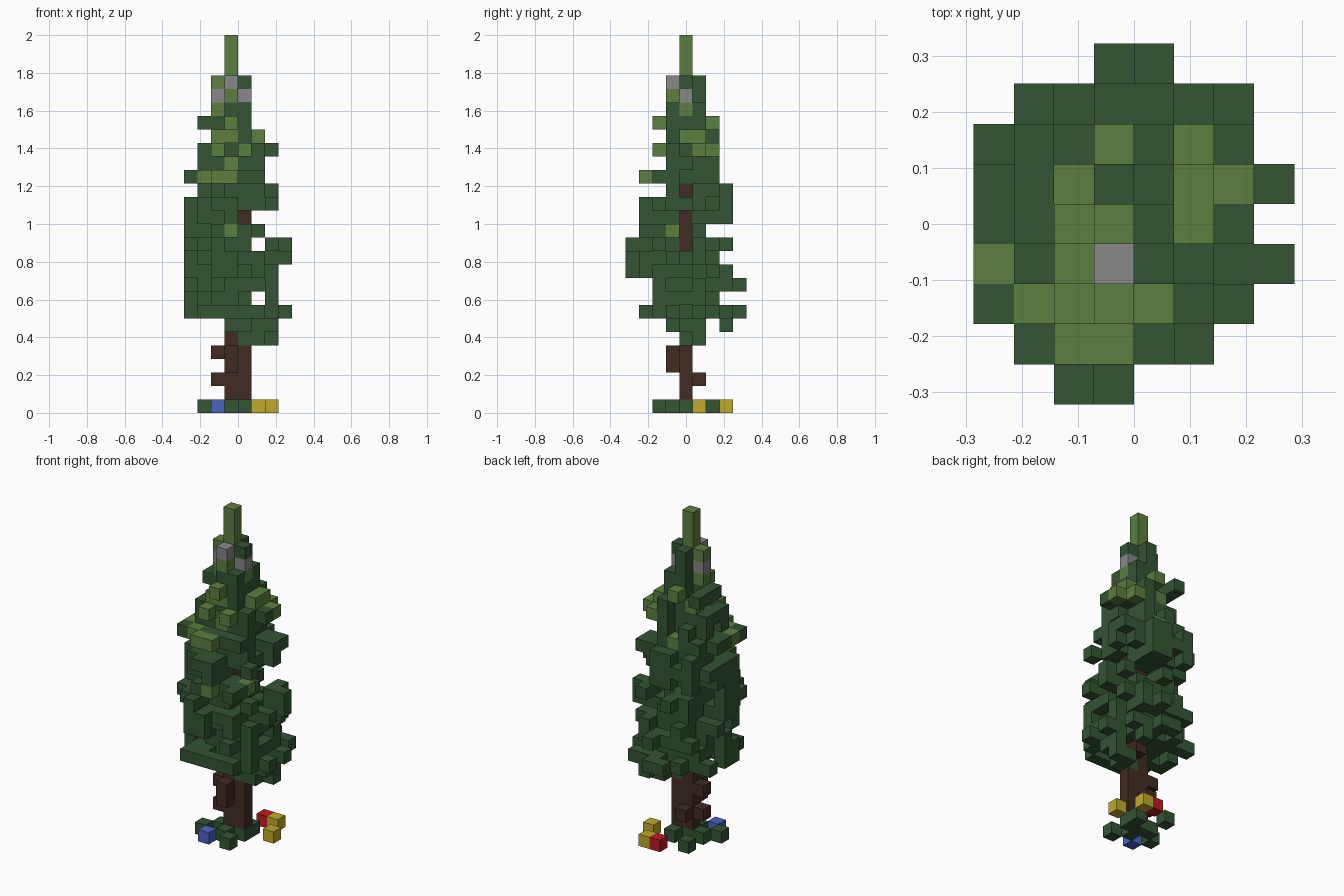
import bpy
import random
from mathutils import Vector

cube = bpy.data.objects.get("Cube")
if cube:
    bpy.data.objects.remove(cube, do_unlink=True)

random.seed(4)
S = 1 / 14  # edge length of one block

COLOURS = {
    "dark_green": (0.033, 0.09, 0.034),
    "light_green": (0.107, 0.212, 0.051),
    "grey": (0.246, 0.246, 0.246),
    "bark_brown": (0.054, 0.025, 0.016),
    "yellow": (0.52, 0.40, 0.023),
    "blue": (0.07, 0.125, 0.55),
    "red": (0.5, 0.012, 0.016),
}
names = list(COLOURS)


def make_material(name):
    m = bpy.data.materials.new(name)
    m.use_nodes = True
    rgba = (*COLOURS[name], 1)
    m.diffuse_color = rgba
    m.node_tree.nodes["Principled BSDF"].inputs["Base Color"].default_value = rgba
    return m


materials = {n: make_material(n) for n in names}
cells = {}  # (column, row, layer) -> (part, colour)


def put(part, colour, layer, *spots):
    for i, j in spots:
        cells[i, j, layer] = (part, colour)


# Widest plan of the crown: first and last column for each row
PLAN = {-4: (-2, -1), -3: (-3, 1), -2: (-4, 2), -1: (-4, 3), 0: (-4, 2),
        1: (-4, 3), 2: (-4, 2), 3: (-3, 2), 4: (-1, 0)}

# Crown layers from the bottom: column range and row range
LAYERS = [
    (-4, 3, -3, 4), (-4, 2, -2, 2), (-4, 2, -2, 4), (-4, 2, -4, 3),
    (-4, 3, -4, 2), (-4, 3, -4, 3), (-4, 1, -3, 1), (-4, 0, -3, 3),
    (-4, 2, -3, 3), (-3, 2, -1, 3), (-4, 1, -3, 2), (-3, 1, -1, 2),
    (-3, 2, -2, 2), (-2, 1, -1, 2), (-3, 0, -2, 2), (-2, 0, -1, 1),
]
GAPS = {8: 1, 12: 1}  # layers with an empty column


def limb(i, j, layer):
    """Row of blocks from the trunk out to a tip."""
    n = max(abs(i), abs(j), 1)
    for k in range(n // 2, n + 1):
        t = k / n
        a, b = round(-0.5 + (i + 0.5) * t), round(j * t)
        if GAPS.get(layer) != a:
            put("foliage", "dark_green", layer, (a, b))


# Crown: dense core, ragged rim, and limbs reaching the extremes
for layer, (x0, x1, y0, y1) in enumerate(LAYERS, 7):
    cx, cy = (x0 + x1) / 2, (y0 + y1) / 2
    rx, ry = (x1 - x0 + 1) / 2, (y1 - y0 + 1) / 2
    area = [(i, j) for j in range(y0, y1 + 1) for i in range(x0, x1 + 1)
            if PLAN[j][0] <= i <= PLAN[j][1] and GAPS.get(layer) != i]
    for i, j in area:
        r = ((i - cx) / rx) ** 2 + ((j - cy) / ry) ** 2
        if r < 0.35 or (r < 1.05 and random.random() < 0.55):
            put("foliage", "dark_green", layer, (i, j))
    for axis, edge in ((0, x0), (0, x1), (1, y0), (1, y1)):
        tips = [c for c in area if c[axis] == edge]
        if tips:
            limb(*random.choice(tips), layer)

# Lowest twigs of the crown
put("foliage", "dark_green", 5, (0, 0), (1, 0), (2, 1), (1, 1))
put("foliage", "dark_green", 6, (-1, -1), (0, -1), (1, 0), (2, 0), (1, 3), (2, 1))

# Trunk with knots, partly open to the right higher up
for layer in range(1, 17):
    put("trunk", "bark_brown", layer, (-1, 0))
    if layer != 5:
        put("trunk", "bark_brown", layer, (0, 0))
for layer in (14, 16):
    for i in (1, 2, 3):
        cells.pop((i, 0, layer), None)
put("trunk", "bark_brown", 2, (-2, 0), (-1, 1))
put("trunk", "bark_brown", 3, (-1, -1))
put("trunk", "bark_brown", 4, (-2, 0), (-1, -1))
put("trunk", "bark_brown", 6, (0, 1))

# Fresh light shoots
SHOOTS = {
    13: [(1, -1), (-1, -3)],
    17: [(-4, -1), (-3, -2), (-2, -3), (-1, -3), (-1, 2)],
    18: [(-1, -1)],
    19: [(-2, -2), (0, -2), (1, 2), (1, 0), (2, 1)],
    20: [(-2, -1), (-1, -1), (1, 0), (1, 1), (-2, 1)],
    21: [(-1, -2), (-1, 2)],
    22: [(-2, 0), (0, 0)],
    23: [(-1, -1)],
    24: [(-2, 0)],
}
for layer, spots in SHOOTS.items():
    put("foliage", "light_green", layer, *spots)
    if layer > 16:  # nothing grows directly over the upper shoots
        for i, j in spots:
            for k in range(layer + 1, 23):
                cells.pop((i, j, k), None)
for layer, spots in SHOOTS.items():
    put("foliage", "light_green", layer, *spots)

# Top whorl, grey blocks and leader
put("foliage", "dark_green", 22, (0, -1), (-1, -1), (-1, 1))
put("foliage", "dark_green", 23, (-1, 1), (-1, 0))
put("foliage", "dark_green", 24, (0, 0), (-1, 1), (-1, 0))
put("grey_blocks", "grey", 23, (-2, 0), (0, 0))
put("grey_blocks", "grey", 24, (-1, -1))
for layer in (25, 26, 27):
    put("leader", "light_green", layer, (-1, 0))

# Ground plants and flowers
put("ground_plants", "dark_green", 0, (-3, -1), (-2, 0), (-2, 2), (-1, -1),
    (0, -2), (-1, 0), (0, 0), (0, 1))
put("flowers", "blue", 0, (-2, -2))
put("flowers", "yellow", 0, (1, 3), (2, 1))
put("flowers", "red", 0, (0, 3))

# Outer faces of the blocks, one mesh per part
AXES = [Vector(v) for v in ((1, 0, 0), (0, 1, 0), (0, 0, 1))]


def build(part):
    verts, faces, tints = {}, [], []
    for cell, (owner, colour) in cells.items():
        if owner != part:
            continue
        centre = Vector(cell) + Vector((0.5, 0, 0.5))
        for a in range(3):
            u, v = AXES[(a + 1) % 3] / 2, AXES[(a + 2) % 3] / 2
            for side in (1, -1):
                n = AXES[a] * side
                if tuple(int(c) for c in Vector(cell) + n) in cells:
                    continue
                mid = centre + n / 2
                ring = [mid - u - v, mid + u - v, mid + u + v, mid - u + v]
                face = [verts.setdefault(tuple(p * S), len(verts)) for p in ring[::side]]
                faces.append(face)
                tints.append(colour)
    mesh = bpy.data.meshes.new(part)
    mesh.from_pydata(list(verts), [], faces)
    used = sorted(set(tints))
    for n in used:
        mesh.materials.append(materials[n])
    for poly, colour in zip(mesh.polygons, tints):
        poly.material_index = used.index(colour)
    mesh.update()
    bpy.context.collection.objects.link(bpy.data.objects.new(part, mesh))


for part in ("trunk", "foliage", "leader", "grey_blocks", "ground_plants", "flowers"):
    build(part)
